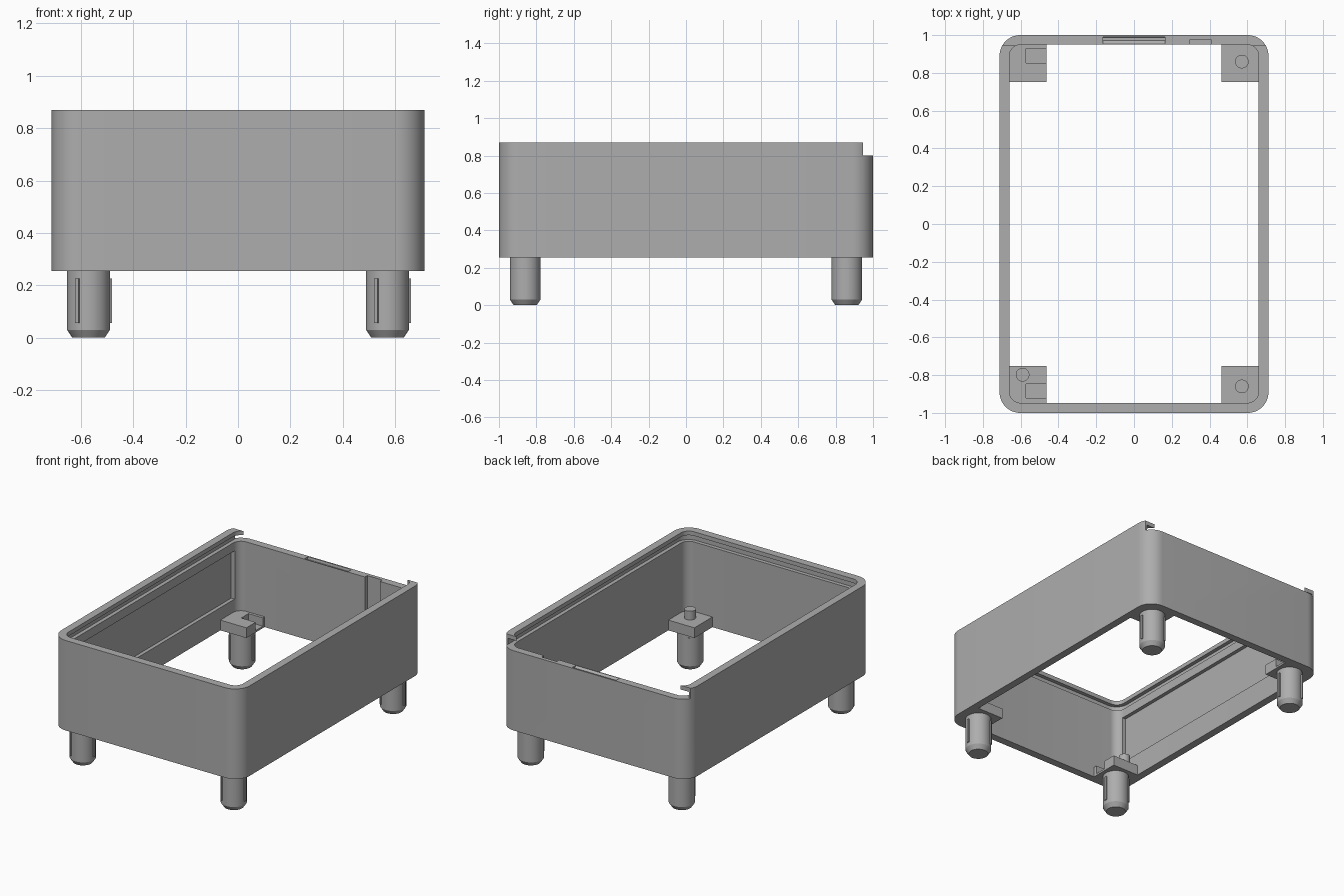
import bpy, bmesh, math
from mathutils import Matrix

if "Cube" in bpy.data.objects:
    bpy.data.objects.remove(bpy.data.objects["Cube"], do_unlink=True)

grey = bpy.data.materials.new("plain grey")
grey.use_nodes = True
grey.diffuse_color = (0.42, 0.42, 0.42, 1)
grey.node_tree.nodes["Principled BSDF"].inputs["Base Color"].default_value = (0.42, 0.42, 0.42, 1)


def finish(name, bm):
    bmesh.ops.recalc_face_normals(bm, faces=bm.faces)
    mesh = bpy.data.meshes.new(name)
    bm.to_mesh(mesh)
    bm.free()
    mesh.materials.append(grey)
    obj = bpy.data.objects.new(name, mesh)
    bpy.context.collection.objects.link(obj)
    return obj


def extrude(bm, points, offset):
    face = bm.faces.new([bm.verts.new(p) for p in points])
    new = bmesh.ops.extrude_face_region(bm, geom=[face])["geom"]
    bmesh.ops.translate(bm, vec=offset, verts=[v for v in new if isinstance(v, bmesh.types.BMVert)])


def box(name, x, y, z):
    bm = bmesh.new()
    extrude(bm, [(x[0], y[0], z[0]), (x[1], y[0], z[0]), (x[1], y[1], z[0]), (x[0], y[1], z[0])],
            (0, 0, z[1] - z[0]))
    return finish(name, bm)


def rounded_prism(name, hx, y0, y1, r, z0, z1, steps=12):
    corners = [(hx - r, y1 - r), (r - hx, y1 - r), (r - hx, y0 + r), (hx - r, y0 + r)]
    points = []
    for i, (cx, cy) in enumerate(corners):
        for k in range(steps + 1):
            a = (i + k / steps) * math.pi / 2
            points.append((cx + r * math.cos(a), cy + r * math.sin(a), z0))
    bm = bmesh.new()
    extrude(bm, points, (0, 0, z1 - z0))
    return finish(name, bm)


def cut(obj, cutters):
    for c in cutters:
        mod = obj.modifiers.new("cut", "BOOLEAN")
        mod.operation = "DIFFERENCE"
        mod.solver = "EXACT"
        mod.object = c
    deps = bpy.context.evaluated_depsgraph_get()
    mesh = bpy.data.meshes.new_from_object(obj.evaluated_get(deps))
    obj.modifiers.clear()
    obj.data = mesh
    for c in cutters:
        bpy.data.objects.remove(c, do_unlink=True)


def smooth(obj):
    bpy.ops.object.select_all(action="DESELECT")
    obj.select_set(True)
    bpy.context.view_layer.objects.active = obj
    bpy.ops.object.shade_smooth_by_angle(angle=math.radians(25))


BASE, RIM, TOP = 0.255, 0.80, 0.87

# Open frame with a slot for a sliding lid, lowered at the back
frame = rounded_prism("frame", 0.712, -1, 1, 0.11, BASE, TOP)
bm = bmesh.new()
latch = [(0.952, 0.82), (0.952, 0.798), (0.972, 0.783), (0.988, 0.783), (0.994, 0.82)]
extrude(bm, [(-0.165, y, z) for y, z in latch], (0.33, 0, 0))
latch_cut = finish("latch_cutter", bm)
cut(frame, [
    rounded_prism("inside_cutter", 0.66, -0.947, 0.949, 0.06, 0.1, 1),
    rounded_prism("lid_slot_cutter", 0.686, -0.973, 1.2, 0.085, RIM, 0.842),
    box("back_cutter", (-1, 1), (0.945, 1.1), (RIM, 1)),
    box("side_panel_cutter", (-0.685, -0.6), (-0.9, 0.905), (0.41, 0.74)),
    box("back_slot_cutter", (0.295, 0.41), (0.9, 0.975), (0.42, 0.9)),
    latch_cut,
])
smooth(frame)


def cylinder(bm, r1, r2, z0, z1, x, y):
    bmesh.ops.create_cone(bm, cap_ends=True, segments=40, radius1=r1, radius2=r2,
                          depth=z1 - z0, matrix=Matrix.Translation((x, y, (z0 + z1) / 2)))


# Corner brackets, feet with crush ribs, and locating pins
for sx, side in ((1, "left"), (-1, "right")):
    for sy, end in ((1, "back"), (-1, "front")):
        tag = end + "_" + side
        cx, cy = 0.571 * sx, 0.86 * sy
        bracket = box("bracket_" + tag, sorted((0.463 * sx, 0.668 * sx)),
                      sorted((0.752 * sy, 0.957 * sy)), (BASE, 0.325))
        if sx < 0:
            notch_y = (0.852, 0.93) if sy > 0 else (-0.922, -0.846)
            cut(bracket, [box("notch_cutter", (-0.572, -0.4), notch_y, (0.268, 0.4))])

        bm = bmesh.new()
        cylinder(bm, 0.062, 0.082, 0, 0.03, cx, cy)
        cylinder(bm, 0.082, 0.082, 0.03, 0.262, cx, cy)
        smooth(finish("foot_" + tag, bm))

        bm = bmesh.new()
        for k in range(3):
            turn = Matrix.Translation((cx, cy, 0.14)) @ Matrix.Rotation(k * math.tau / 3, 4, "Z")
            place = turn @ Matrix.Translation((0.079, 0, 0)) @ Matrix.Diagonal((0.02, 0.015, 0.17, 1))
            bmesh.ops.create_cube(bm, size=1, matrix=place)
        finish("foot_ribs_" + tag, bm)

        if (sx, sy) != (-1, 1):
            px, py = (cx, cy) if sx > 0 else (-0.59, -0.798)
            bm = bmesh.new()
            cylinder(bm, 0.036, 0.036, 0.32, 0.385, px, py)
            smooth(finish("pin_" + tag, bm))
